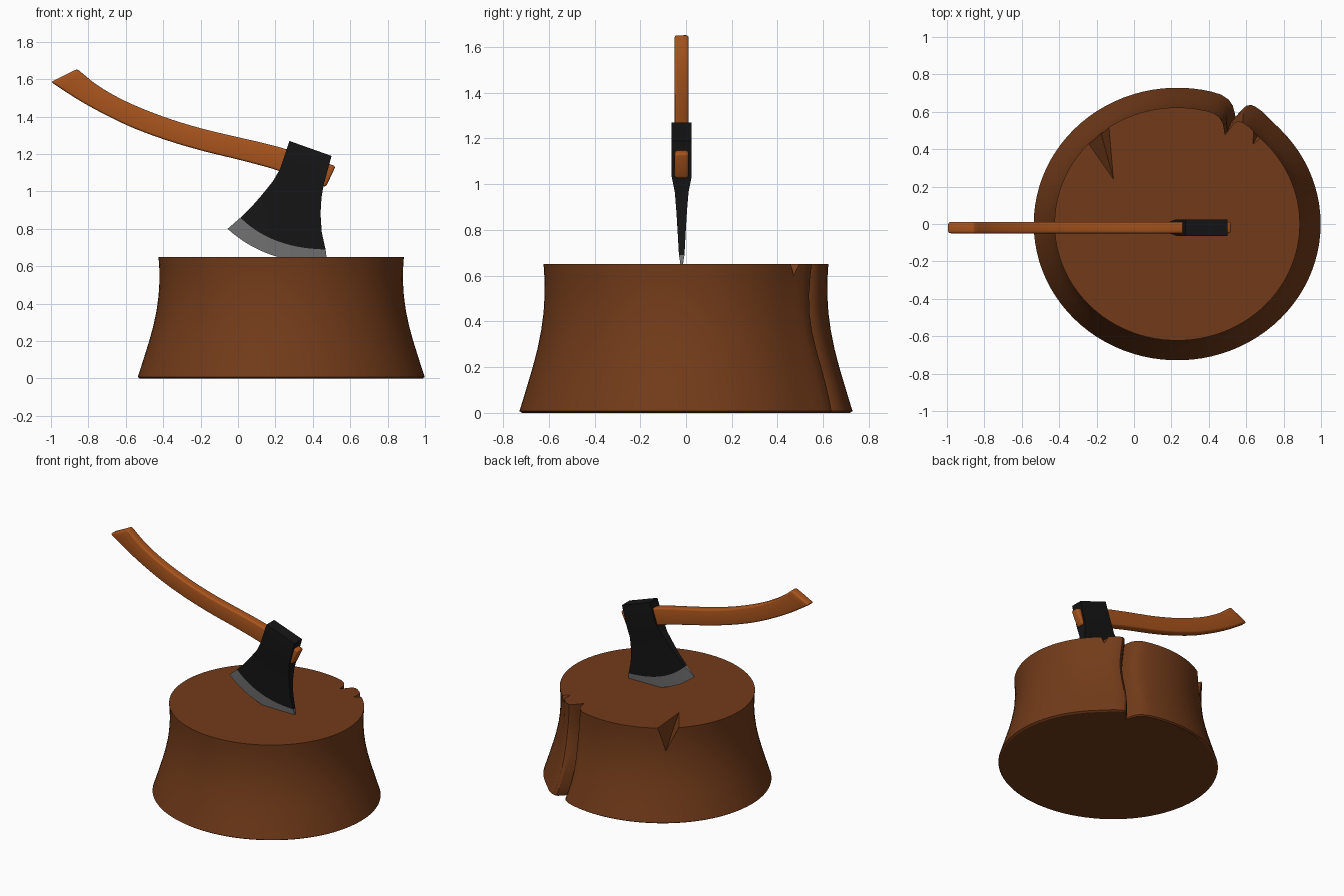
import bpy, bmesh, math
from mathutils import Vector

if "Cube" in bpy.data.objects:
    bpy.data.objects.remove(bpy.data.objects["Cube"])

AXE_Y = -0.019
CX = 0.231


def material(name, rgb):
    m = bpy.data.materials.new(name)
    m.diffuse_color = (*rgb, 1)
    m.use_nodes = True
    m.node_tree.nodes["Principled BSDF"].inputs["Base Color"].default_value = m.diffuse_color
    return m


wood = material("stump_wood", (0.17, 0.044, 0.01))
ash = material("handle_wood", (0.40, 0.09, 0.012))
iron = material("dark_iron", (0.008, 0.008, 0.008))
steel = material("ground_steel", (0.18, 0.18, 0.18))


def finish(name, bm, mat=None):
    bmesh.ops.recalc_face_normals(bm, faces=bm.faces)
    me = bpy.data.meshes.new(name)
    bm.to_mesh(me)
    bm.free()
    ob = bpy.data.objects.new(name, me)
    bpy.context.collection.objects.link(ob)
    if mat:
        me.materials.append(mat)
    return ob


def activate(ob):
    bpy.ops.object.select_all(action='DESELECT')
    ob.select_set(True)
    bpy.context.view_layer.objects.active = ob


def smooth(ob, deg=32):
    activate(ob)
    bpy.ops.object.shade_smooth_by_angle(angle=math.radians(deg))


def skin(name, loops, mat, caps=(True, True)):
    """Bridge closed loops of points, with optional end caps."""
    bm = bmesh.new()
    rings = [[bm.verts.new(p) for p in loop] for loop in loops]
    n = len(rings[0])
    for a, b in zip(rings, rings[1:]):
        for i in range(n):
            j = (i + 1) % n
            bm.faces.new((a[i], a[j], b[j], b[i]))
    for ring, cap in zip((rings[0], rings[-1]), caps):
        if cap:
            bm.faces.new(ring)
    return finish(name, bm, mat)


def catmull(pts, steps=4):
    v = [Vector(p) for p in pts]
    v = [2 * v[0] - v[1]] + v + [2 * v[-1] - v[-2]]
    out = []
    for a, b, c, d in zip(v, v[1:], v[2:], v[3:]):
        for k in range(steps):
            t = k / steps
            out.append(0.5 * (2 * b + (c - a) * t + (2 * a - 5 * b + 4 * c - d) * t * t
                              + (3 * b - a - 3 * c + d) * t ** 3))
    return out + [v[-2]]


# Stump: flared trunk with a full-height fold in the bark at the back
flare = [(0, .755), (.008, .767), (.06, .75), (.12, .731), (.2, .706), (.28, .684),
         (.36, .667), (.44, .656), (.52, .651), (.59, .652), (.65, .656)]
fold = [(50, .004), (54, .012), (57.5, .014), (59.5, .01), (60.8, -.005), (61.8, -.05),
        (62.5, -.088), (64, -.065), (66, -.035), (68.5, -.014), (72, -.002)]
outline = fold + [(a, 0) for a in range(76, 408, 4)]
rings = []
for z, r in flare:
    ring = []
    sway = 1.0 * math.sin(z * 11)
    for deg, d in outline:
        a = math.radians(deg + (sway if d else 0))
        ring.append((CX + (r + d) * math.cos(a), (r * .95 + d) * math.sin(a), z))
    rings.append(ring)
stump = skin("stump", rings, wood)


# Wedge-shaped cracks in the top rim
def crack(name, apex, rim_a, rim_b, low):
    tip = Vector(apex)
    outer = [tip + (Vector(p) - tip) * 1.5 for p in (rim_a, rim_b, low)]
    lift = Vector((0, 0, .1))
    bm = bmesh.new()
    for p in [tip] + outer + [tip + lift, outer[0] + lift, outer[1] + lift]:
        bm.verts.new(p)
    bmesh.ops.convex_hull(bm, input=bm.verts)
    cutter = finish(name, bm)
    cutter.hide_render = True
    mod = stump.modifiers.new(name, 'BOOLEAN')
    mod.operation = 'DIFFERENCE'
    mod.solver = 'EXACT'
    mod.object = cutter
    activate(stump)
    bpy.ops.object.modifier_apply(modifier=name)
    bpy.data.objects.remove(cutter)


crack("crack_cutter", (-.11, .24, .65), (-.25, .44, .65), (-.135, .53, .65), (-.18, .5, .47))
crack("nick_cutter", (.635, .425, .65), (.685, .465, .65), (.64, .495, .65), (.665, .48, .59))
smooth(stump)

# Handle: curved flat bar running right through the head
upper = catmull([(-.86, 1.655), (-.75, 1.567), (-.6, 1.482), (-.4, 1.40), (-.2, 1.338),
                 (0, 1.29), (.13, 1.26), (.27, 1.222), (.522, 1.135)])
lower = catmull([(-1.0, 1.585), (-.82, 1.47), (-.6, 1.357), (-.4, 1.28), (-.2, 1.22),
                 (0, 1.171), (.1, 1.145), (.22, 1.11), (.47, 1.024)])
half = .031
handle = skin("handle", [[(u.x, AXE_Y - half, u.y), (u.x, AXE_Y + half, u.y),
                          (l.x, AXE_Y + half, l.y), (l.x, AXE_Y - half, l.y)]
                         for u, l in zip(upper, lower)], ash)
bev = handle.modifiers.new("rounded", 'BEVEL')
bev.width = .012
bev.segments = 3
bev.limit_method = 'ANGLE'
bev.angle_limit = math.radians(40)
activate(handle)
bpy.ops.object.modifier_apply(modifier="rounded")
smooth(handle, 35)


# Axe head: cross-sections from the poll down to the cutting edge
def section(left, mid, right, t, n=14):
    a, c, b = Vector(left), Vector(mid), Vector(right)
    ctrl = 2 * c - (a + b) / 2
    row = []
    for i in range(n + 1):
        s = i / n
        row.append(a * (1 - s) ** 2 + ctrl * 2 * s * (1 - s) + b * s * s)
    return ([(p.x, AXE_Y - t, p.y) for p in row]
            + [(p.x, AXE_Y + t, p.y) for p in reversed(row)])


grind = section((.013, .86), (.21, .735), (.468, .69), .012)
edge = section((-.056, .80), (.19, .657), (.476, .63), .002)
head = skin("axe_head", [
    section((.275, 1.27), (.3875, 1.23), (.5, 1.19), .044),
    section((.225, 1.12), (.3415, 1.0775), (.458, 1.035), .044),
    section((.187, 1.055), (.317, 1.006), (.446, .965), .03),
    section((.125, .978), (.275, .905), (.441, .88), .023),
    section((.07, .915), (.24, .815), (.448, .78), .017),
    grind], iron, (True, False))
smooth(head, 25)
blade = skin("cutting_edge", [grind, edge], steel, (False, True))
smooth(blade, 25)
